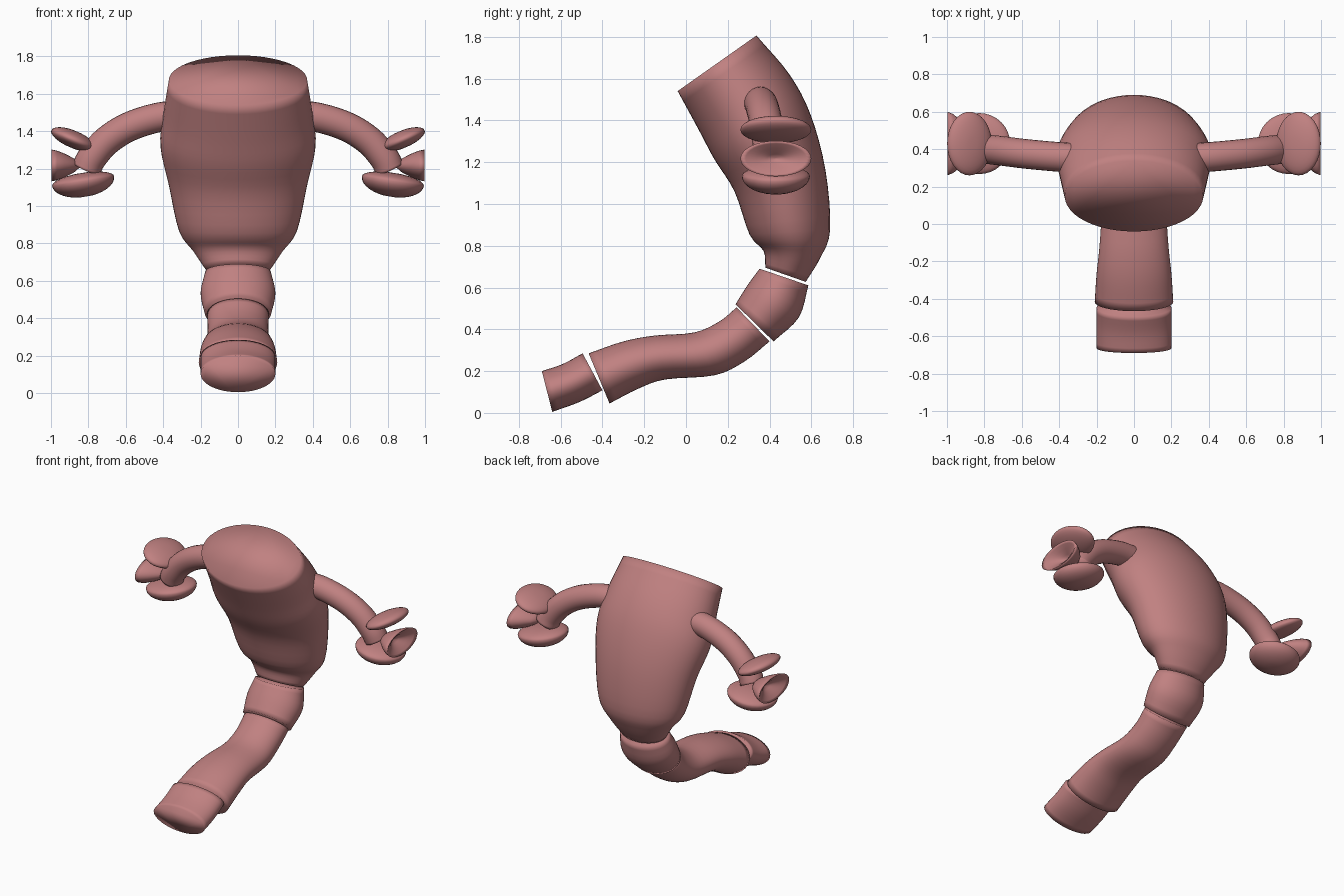
import bpy, bmesh, math
from mathutils import Vector, Matrix

if "Cube" in bpy.data.objects:
    bpy.data.objects.remove(bpy.data.objects["Cube"])

skin = bpy.data.materials.new("dusty pink skin")
skin.diffuse_color = (0.53, 0.22, 0.22, 1)
skin.use_nodes = True
skin.node_tree.nodes["Principled BSDF"].inputs["Base Color"].default_value = skin.diffuse_color


def loft(name, rings):
    """Skin closed rings into one smooth capped solid."""
    bm = bmesh.new()
    vs = [[bm.verts.new(p) for p in r] for r in rings]
    n = len(vs[0])
    for a, b in zip(vs, vs[1:]):
        for i in range(n):
            j = (i + 1) % n
            bm.faces.new((a[i], a[j], b[j], b[i]))
    bm.faces.new(vs[0][::-1])
    bm.faces.new(vs[-1])
    bmesh.ops.recalc_face_normals(bm, faces=bm.faces)
    for f in bm.faces:
        f.smooth = True
    me = bpy.data.meshes.new(name)
    bm.to_mesh(me)
    bm.free()
    me.materials.append(skin)
    ob = bpy.data.objects.new(name, me)
    bpy.context.collection.objects.link(ob)
    return ob


def spline(pts, steps):
    """Catmull-Rom through tuples of any size."""
    p = [Vector(q) for q in pts]
    p = [2 * p[0] - p[1]] + p + [2 * p[-1] - p[-2]]
    out = []
    for i in range(1, len(p) - 2):
        a, b, c, d = p[i - 1:i + 3]
        for s in range(steps):
            t = s / steps
            out.append(0.5 * (2 * b + (c - a) * t + (2 * a - 5 * b + 4 * c - d) * t * t
                              + (3 * b - a - 3 * c + d) * t ** 3))
    return out + [p[-2]]


def body(name, sections, steps=4, n=48):
    """Section: front (y, z), back (y, z), half width."""
    rings = []
    for fy, fz, by, bz, w in spline(sections, steps):
        c = Vector((0, (fy + by) / 2, (fz + bz) / 2))
        a = Vector((0, (by - fy) / 2, (bz - fz) / 2))
        x = Vector((w, 0, 0))
        rings.append([c + a * math.cos(k * math.tau / n) + x * math.sin(k * math.tau / n)
                      for k in range(n)])
    return loft(name, rings)


# Torso and three tail segments
body("torso", [
    (-0.04, 1.54, 0.337, 1.806, 0.37), (0.065, 1.347, 0.495, 1.62, 0.40),
    (0.136, 1.213, 0.596, 1.428, 0.415), (0.232, 1.06, 0.667, 1.165, 0.37),
    (0.304, 0.854, 0.69, 0.878, 0.315), (0.371, 0.775, 0.644, 0.744, 0.24),
    (0.38, 0.695, 0.573, 0.627, 0.172)])
body("upper_tail", [
    (0.352, 0.69, 0.586, 0.61, 0.175), (0.295, 0.612, 0.54, 0.457, 0.2),
    (0.237, 0.52, 0.419, 0.342, 0.178)])
body("middle_tail", [
    (0.242, 0.505, 0.40, 0.342, 0.165), (0.16, 0.438, 0.28, 0.246, 0.162),
    (0.04, 0.385, 0.137, 0.18, 0.17), (-0.15, 0.37, -0.10, 0.16, 0.185),
    (-0.30, 0.342, -0.23, 0.115, 0.2), (-0.466, 0.285, -0.366, 0.045, 0.21)])
body("tail_tip", [
    (-0.495, 0.285, -0.40, 0.108, 0.2), (-0.59, 0.234, -0.51, 0.052, 0.2),
    (-0.69, 0.2, -0.64, 0.005, 0.2)])


def tube(name, path, r, side, n=24):
    pts = spline(path, 5)
    rings = []
    for i, p in enumerate(pts):
        t = (pts[min(i + 1, len(pts) - 1)] - pts[max(i - 1, 0)]).normalized()
        u = t.cross(Vector((0, 1, 0))).normalized()
        v = t.cross(u)
        ring = [p + r * (u * math.cos(k * math.tau / n) + v * math.sin(k * math.tau / n))
                for k in range(n)]
        rings.append([Vector((q.x * side, q.y, q.z)) for q in ring])
    return loft(name, rings)


def pad(name, profile, centre, radii, angle, side, n=32):
    """Revolved (radius, height) profile, scaled, tilted about y."""
    m = Matrix.Translation(centre) @ Matrix.Rotation(math.radians(angle), 4, 'Y')
    rings = []
    for r, h in profile:
        ring = [m @ Vector((r * radii[0] * math.cos(k * math.tau / n),
                            r * radii[1] * math.sin(k * math.tau / n), h)) for k in range(n)]
        rings.append([Vector((q.x * side, q.y, q.z)) for q in ring])
    return loft(name, rings)


def lens(top, bottom):
    arc = [(math.cos(a), math.sin(a)) for a in [k * math.pi / 16 for k in range(8)]]
    low = [(c, -s * bottom) for c, s in arc[:0:-1]]
    return low + [(c, s * top) for c, s in arc]


cup = [(0.15, -0.15), (0.45, -0.12), (0.75, -0.07), (0.93, -0.03), (1, 0),
       (0.85, -0.01), (0.55, -0.03), (0.25, -0.06), (0.05, -0.075)]

# Arms and three-padded hands, mirrored
for side, tag in ((1, "right"), (-1, "left")):
    tube(tag + "_arm", [(0.28, 0.35, 1.485), (0.42, 0.36, 1.475), (0.58, 0.375, 1.425),
                        (0.70, 0.39, 1.35), (0.78, 0.40, 1.26), (0.81, 0.41, 1.20)],
         0.079, side)
    pad(tag + "_upper_pad", lens(0.048, 0.045), (0.88, 0.43, 1.355), (0.128, 0.17), -23, side)
    pad(tag + "_lower_pad", lens(0.045, 0.085), (0.828, 0.43, 1.133), (0.168, 0.163), 9, side)
    pad(tag + "_middle_pad", cup, (0.998, 0.43, 1.217), (0.085, 0.17), 90, side)
